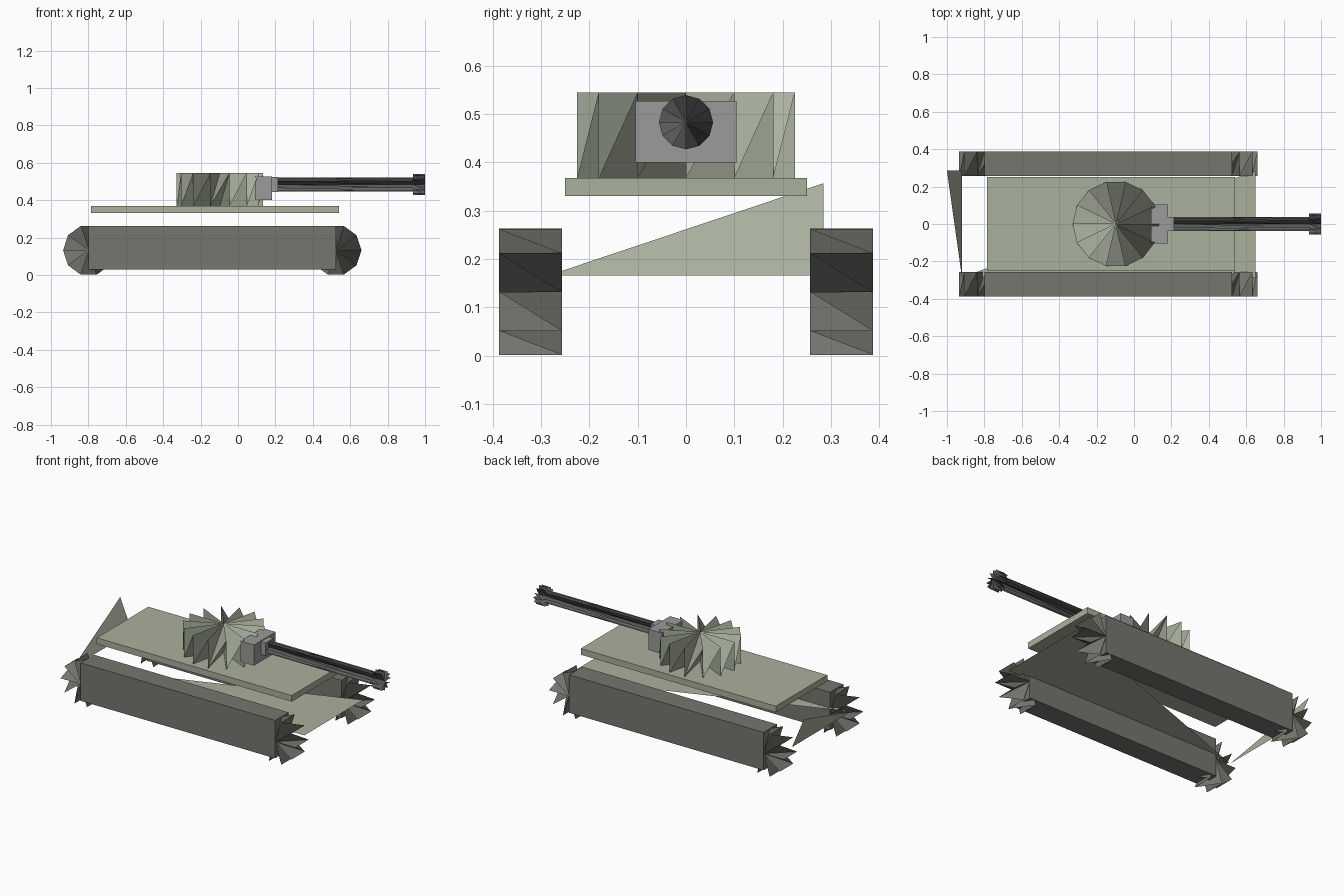
import bpy
from math import cos, sin, tau
from mathutils import Vector

if "Cube" in bpy.data.objects:
    bpy.data.objects.remove(bpy.data.objects["Cube"])


def paint(name, rgb):
    m = bpy.data.materials.new(name)
    m.diffuse_color = (*rgb, 1)
    m.use_nodes = True
    m.node_tree.nodes["Principled BSDF"].inputs["Base Color"].default_value = m.diffuse_color
    return m


GREEN = paint("armour_green", (0.40, 0.44, 0.34))
TRACK = paint("track_grey", (0.18, 0.18, 0.16))
STEEL = paint("mount_grey", (0.32, 0.33, 0.32))
DARK = paint("gun_grey", (0.12, 0.12, 0.12))


def mesh(name, verts, faces, mat):
    me = bpy.data.meshes.new(name)
    me.from_pydata(verts, [], faces)
    me.materials.append(mat)
    ob = bpy.data.objects.new(name, me)
    bpy.context.collection.objects.link(ob)
    return ob


def box(name, lo, hi, mat):
    lo, hi = Vector(lo), Vector(hi)
    bpy.ops.mesh.primitive_cube_add(size=1, location=(lo + hi) / 2)
    ob = bpy.context.object
    ob.name = name
    ob.scale = hi - lo
    ob.data.materials.append(mat)


def saw_drum(name, start, end, u, v, r, n, mat):
    """Drum with saw-toothed ends: twisted blades joined by radial fins."""
    start, end, u, v = map(Vector, (start, end, u, v))
    verts, faces = [start, end], []
    for i in range(n):
        d = r * (cos(tau * i / n) * u + sin(tau * i / n) * v)
        verts += [start + d, end + d]
    for i in range(n):
        a, b = 2 + 2 * i, 3 + 2 * i
        b_next = 3 + 2 * ((i + 1) % n)
        faces += [(0, a, b_next), (1, b_next, a),   # blade
                  (0, b, a), (1, a, b)]             # fin
    mesh(name, verts, faces, mat)


X, Y, Z = (1, 0, 0), (0, 1, 0), (0, 0, 1)

# Tracks: a long block with a toothed wheel at each end
for side, y0, y1 in (("right", -0.387, -0.257), ("left", 0.257, 0.387)):
    box(side + "_track", (-0.798, y0, 0.03), (0.523, y1, 0.263), TRACK)
    for end, x in (("rear", -0.798), ("front", 0.523)):
        saw_drum(f"{side}_{end}_wheel", (x, y0, 0.132), (x, y1, 0.132),
                 X, (0, 0, -1), 0.137, 10, TRACK)

# Open hull: floor sheet and raked rear sheet
mesh("hull_sheets",
     [(-0.92, -0.285, 0.166), (0.65, -0.285, 0.166), (0.65, 0.285, 0.166),
      (-0.92, 0.285, 0.166), (-1.0, 0.285, 0.357)],
     [(0, 1, 2), (0, 3, 4)], GREEN)

# Deck and turret
box("deck", (-0.785, -0.25, 0.33), (0.54, 0.25, 0.368), GREEN)
saw_drum("turret", (-0.097, 0, 0.545), (-0.097, 0, 0.368),
         X, (0, -1, 0), 0.231, 14, GREEN)

# Gun mount, collar, barrel and muzzle
box("gun_mount", (0.09, -0.105, 0.40), (0.182, 0.105, 0.527), STEEL)
box("gun_collar", (0.182, -0.038, 0.443), (0.215, 0.038, 0.523), STEEL)
saw_drum("barrel", (0.20, 0, 0.483), (0.945, 0, 0.483), Y, Z, 0.037, 12, DARK)
saw_drum("muzzle", (0.935, 0, 0.483), (1.0, 0, 0.483), Y, Z, 0.056, 12, DARK)
